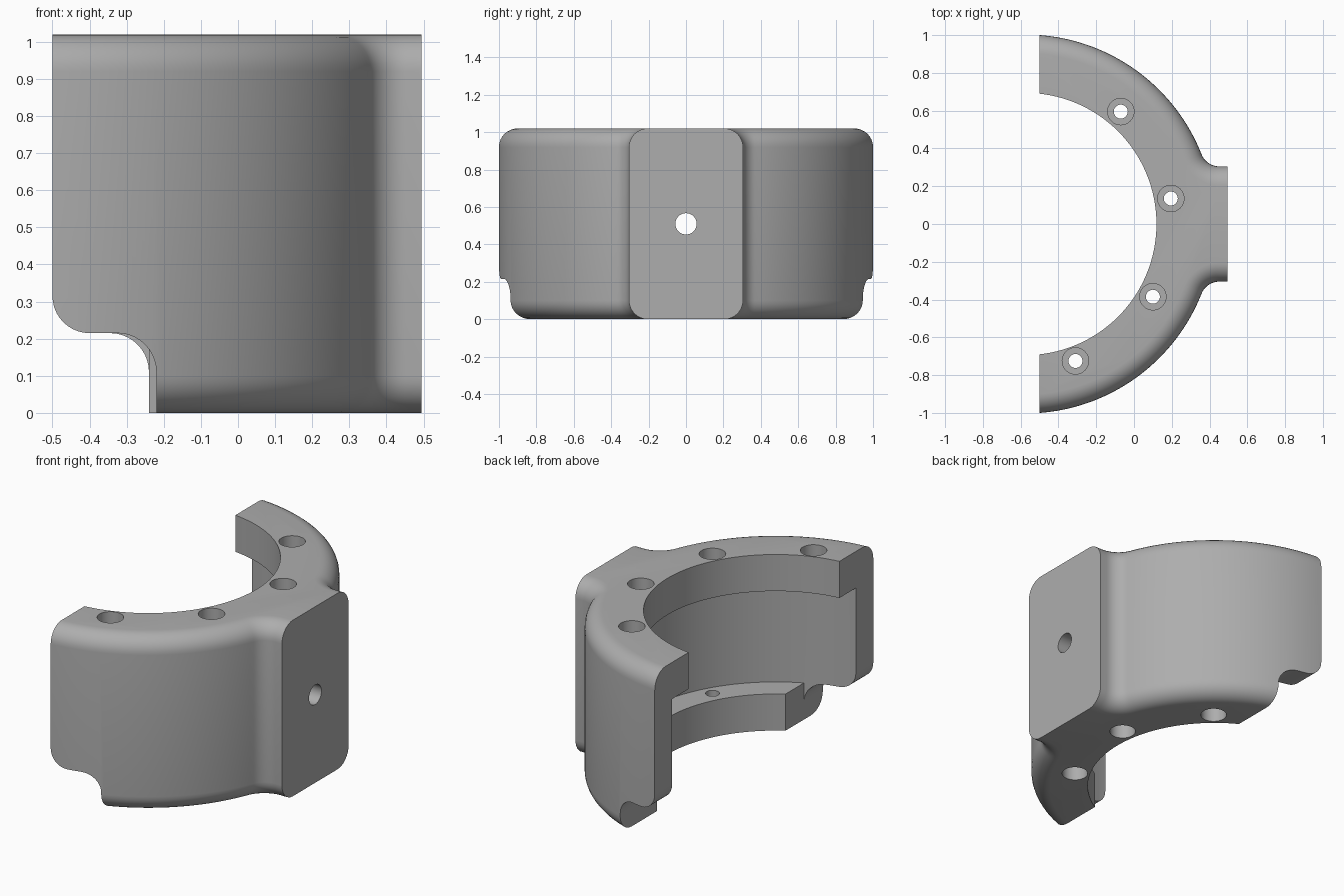
import bpy, bmesh, math
from mathutils import Matrix, Vector

CX = -0.575                      # axis of the ring
R_OUT, R_GROOVE, R_BORE = 1.003, 0.844, 0.694
HEIGHT, ROUND, LIP = 1.02, 0.1, 0.212
X_CUT, X_PAD, PAD_HALF, FILLET = -0.5, 0.495, 0.305, 0.1

old = bpy.data.objects.get("Cube")
if old:
    bpy.data.objects.remove(old)

grey = bpy.data.materials.new("plain_grey")
grey.use_nodes = True
COLOUR = (0.42, 0.42, 0.42, 1)
grey.diffuse_color = COLOUR
grey.node_tree.nodes["Principled BSDF"].inputs["Base Color"].default_value = COLOUR


def arc(cx, cy, r, a0, a1, n):
    """Points along an arc, angles in radians."""
    steps = [a0 + (a1 - a0) * i / n for i in range(n + 1)]
    return [(cx + r * math.cos(a), cy + r * math.sin(a)) for a in steps]


def loft(name, loops):
    """Closed solid through a stack of matching loops."""
    bm = bmesh.new()
    rings = [[bm.verts.new(p) for p in loop] for loop in loops]
    n = len(rings[0])
    for a, b in zip(rings, rings[1:]):
        for i in range(n):
            j = (i + 1) % n
            bm.faces.new((a[i], a[j], b[j], b[i]))
    bm.faces.new(rings[0][::-1])
    bm.faces.new(rings[-1])
    bmesh.ops.recalc_face_normals(bm, faces=bm.faces)
    mesh = bpy.data.meshes.new(name)
    bm.to_mesh(mesh)
    bm.free()
    obj = bpy.data.objects.new(name, mesh)
    bpy.context.collection.objects.link(obj)
    mesh.materials.append(grey)
    return obj


def prism(name, pts, lo, hi, axis="z"):
    """Extrude a profile along z, or an xz profile along y."""
    if axis == "z":
        return loft(name, [[(x, y, h) for x, y in pts] for h in (lo, hi)])
    return loft(name, [[(x, h, z) for x, z in pts] for h in (lo, hi)])


def cylinder(name, x, y, r, lo, hi, n=32):
    return prism(name, arc(x, y, r, 0, math.tau, n)[:-1], lo, hi)


def outline(d):
    """Half ring with side pad, shrunk inward by d."""
    fy = PAD_HALF + FILLET
    reach = math.sqrt((R_OUT + FILLET) ** 2 - fy ** 2)
    join = math.atan2(fy, reach)
    r = R_OUT - d
    end = math.acos((X_CUT - CX) / r)
    half = [(X_PAD, PAD_HALF - d)]
    half += arc(CX + reach, fy, FILLET + d, -math.pi / 2, join - math.pi, 10)
    half += arc(CX, 0, r, join, end, 48)[1:]
    return half + [(x, -y) for x, y in reversed(half)]


def cut(body, cutter):
    mod = body.modifiers.new("cut", "BOOLEAN")
    mod.operation, mod.solver, mod.object = "DIFFERENCE", "EXACT", cutter
    bpy.context.view_layer.objects.active = body
    bpy.ops.object.modifier_apply(modifier=mod.name)
    bpy.data.objects.remove(cutter)


# Half ring body with rounded top and bottom rims
levels = []
for i in range(9):
    a = math.pi / 2 * i / 8
    levels.append((ROUND * (1 - math.sin(a)), ROUND * (1 - math.cos(a))))
levels += [(d, HEIGHT - z) for d, z in reversed(levels)]
clamp = loft("clamp_half", [[(x, y, z) for x, y in outline(d)] for d, z in levels])

# Bore, and the wider groove between the two lips
cut(clamp, cylinder("bore", CX, 0, R_BORE, -0.1, HEIGHT + 0.1, 128))
cut(clamp, cylinder("groove", CX, 0, R_GROOVE, LIP, HEIGHT - LIP, 128))

# Lower notches at both ends, and the shortened lower lip
for side, xe in ((-1, -0.22), (1, -0.24)):
    top, f = 0.215, 0.105
    profile = [(-0.7, -0.1), (xe, -0.1)]
    profile += arc(xe - f, top - f, f, 0, math.pi / 2, 10)
    profile += arc(-0.4, top + ROUND, ROUND, -math.pi / 2, -math.pi, 10)
    profile += [(-0.7, top + ROUND)]
    cut(clamp, prism("notch", profile, *sorted((side * 0.3, side * 1.2)), axis="y"))
    r = R_GROOVE + 0.001
    a = math.acos((xe - CX) / r)
    segment = arc(CX, 0, r, side * a, side * 1.65, 16)
    segment += [(-0.64, side * 0.4), (xe, side * 0.4)]
    cut(clamp, prism("lip_end", segment, -0.1, 0.217))

# Counterbored screw holes through both lips
for x, y in ((-0.07, 0.595), (0.195, 0.135), (0.1, -0.385), (-0.31, -0.725)):
    cut(clamp, cylinder("screw_hole", x, y, 0.037, -0.1, HEIGHT + 0.1))
    cut(clamp, cylinder("lower_counterbore", x, y, 0.07, -0.1, 0.12))
    cut(clamp, cylinder("upper_counterbore", x, y, 0.07, HEIGHT - 0.12, HEIGHT + 0.1))

# Cross hole through the pad
hole = cylinder("pad_hole", 0, 0, 0.057, -0.1, 0.7)
hole.data.transform(Matrix.Translation(Vector((0, 0, HEIGHT / 2))) @ Matrix.Rotation(math.pi / 2, 4, "Y"))
cut(clamp, hole)

# Smooth curved walls, keep machined edges crisp
bpy.ops.object.select_all(action="DESELECT")
clamp.select_set(True)
bpy.context.view_layer.objects.active = clamp
bpy.ops.object.shade_smooth_by_angle(angle=math.radians(30))
